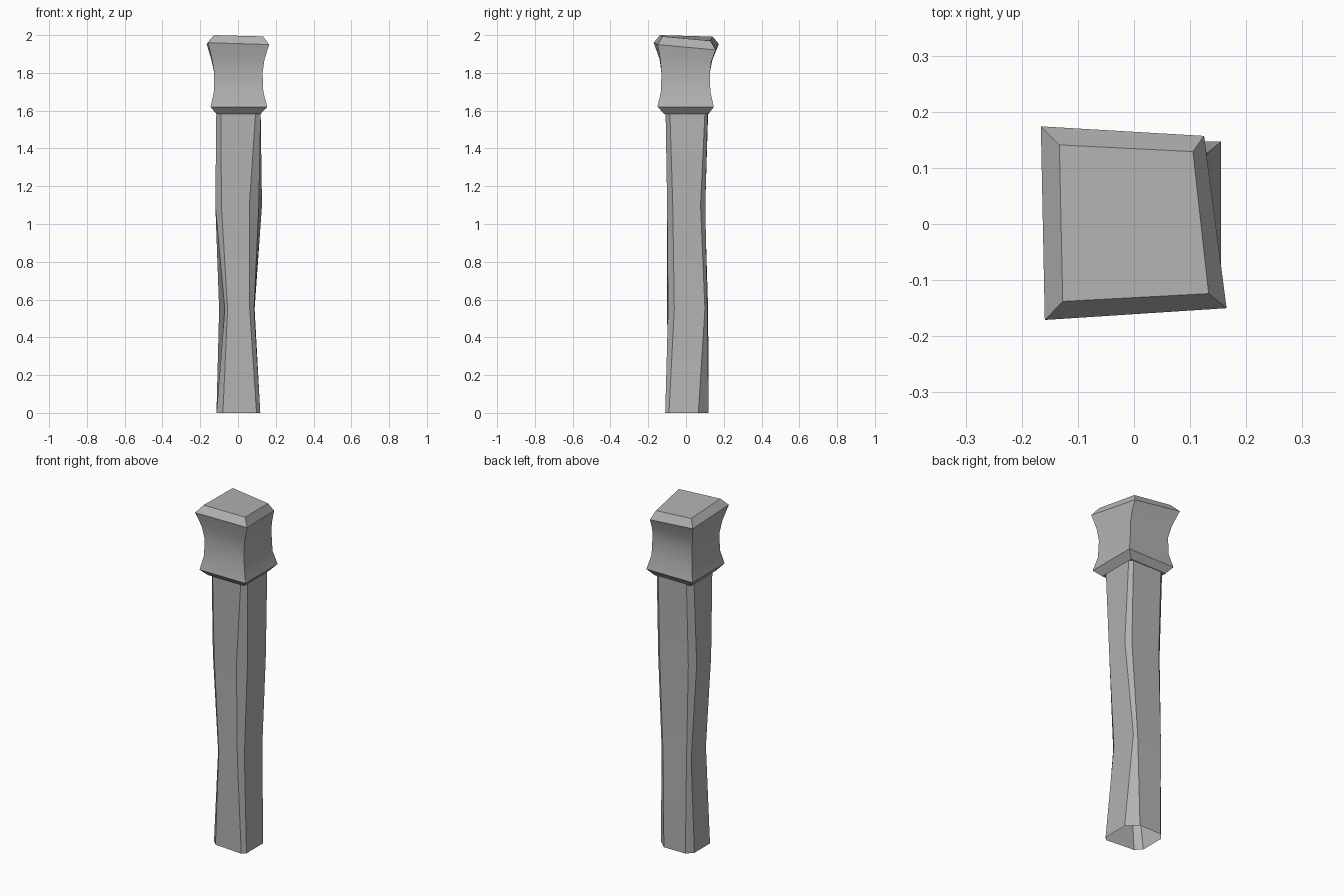
import bpy, math

if "Cube" in bpy.data.objects:
    bpy.data.objects.remove(bpy.data.objects["Cube"])


def loft(name, rings, close_bottom, close_top):
    """Skin a stack of equal-length point rings (counter-clockwise from above)."""
    n = len(rings[0])
    verts = [p for ring in rings for p in ring]
    faces = []
    for r in range(len(rings) - 1):
        for i in range(n):
            j = (i + 1) % n
            faces.append((r * n + i, r * n + j, (r + 1) * n + j, (r + 1) * n + i))
    if close_bottom:
        faces.append(tuple(reversed(range(n))))
    if close_top:
        faces.append(tuple(range(len(verts) - n, len(verts))))
    mesh = bpy.data.meshes.new(name)
    mesh.from_pydata(verts, [], faces)
    mesh.materials.append(stone)
    obj = bpy.data.objects.new(name, mesh)
    bpy.context.collection.objects.link(obj)
    return obj


def chamfered(z, corners):
    """Eight-point ring; each corner is (outer x, inner x, outer y, inner y)."""
    ring = []
    for k, (xo, xi, yo, yi) in enumerate(corners):
        pair = [(xo, yi, z), (xi, yo, z)]
        ring += pair if k % 2 == 0 else pair[::-1]
    return ring


def box_ring(z, x0, x1, y0, y1):
    return [(x0, y0, z), (x1, y0, z), (x1, y1, z), (x0, y1, z)]


# Darker grey than the default
stone = bpy.data.materials.new("dark_grey")
stone.diffuse_color = (0.45, 0.45, 0.45, 1)
stone.use_nodes = True
stone.node_tree.nodes["Principled BSDF"].inputs["Base Color"].default_value = stone.diffuse_color

# Hand-carved shaft: corners run front-left, front-right, back-right, back-left
shaft = loft("post_shaft", [
    chamfered(0.0, [(-.114, -.08, -.095, -.06), (.118, .098, -.11, -.09),
                    (.118, .06, .12, .065), (-.114, -.08, .12, .085)]),
    chamfered(0.55, [(-.07, -.055, -.10, -.085), (.085, .062, -.095, -.062),
                     (.088, .07, .113, .10), (-.10, -.085, .117, .095)]),
    chamfered(1.1, [(-.12, -.088, -.095, -.062), (.11, .06, -.10, -.07),
                    (.127, .10, .102, .077), (-.117, -.085, .10, .068)]),
    chamfered(1.585, [(-.115, -.09, -.108, -.08), (.12, .093, -.108, -.085),
                      (.12, .10, .115, .10), (-.115, -.085, .117, .09)]),
], False, False)

# Head: flared collar, waisted neck, crooked rim and bevelled top
head = loft("post_head", [
    box_ring(1.583, -.115, .12, -.115, .12),
    box_ring(1.62, -.145, .155, -.151, .147),
    box_ring(1.70, -.128, .134, -.133, .129),
    box_ring(1.80, -.126, .130, -.130, .126),
    [(-.138, -.140, 1.873), (.140, -.136, 1.87), (.126, .134, 1.86), (-.141, .140, 1.87)],
    [(-.159, -.171, 1.96), (.165, -.15, 1.95), (.125, .157, 1.922), (-.166, .174, 1.953)],
    [(-.127, -.138, 2.0), (.133, -.124, 1.993), (.105, .129, 1.97), (-.133, .141, 1.992)],
], True, True)

# Soft shading along the curves only; real corners stay sharp
for obj, angle in ((shaft, 20), (head, 30)):
    bpy.ops.object.select_all(action='DESELECT')
    bpy.context.view_layer.objects.active = obj
    obj.select_set(True)
    bpy.ops.object.shade_smooth_by_angle(angle=math.radians(angle))
